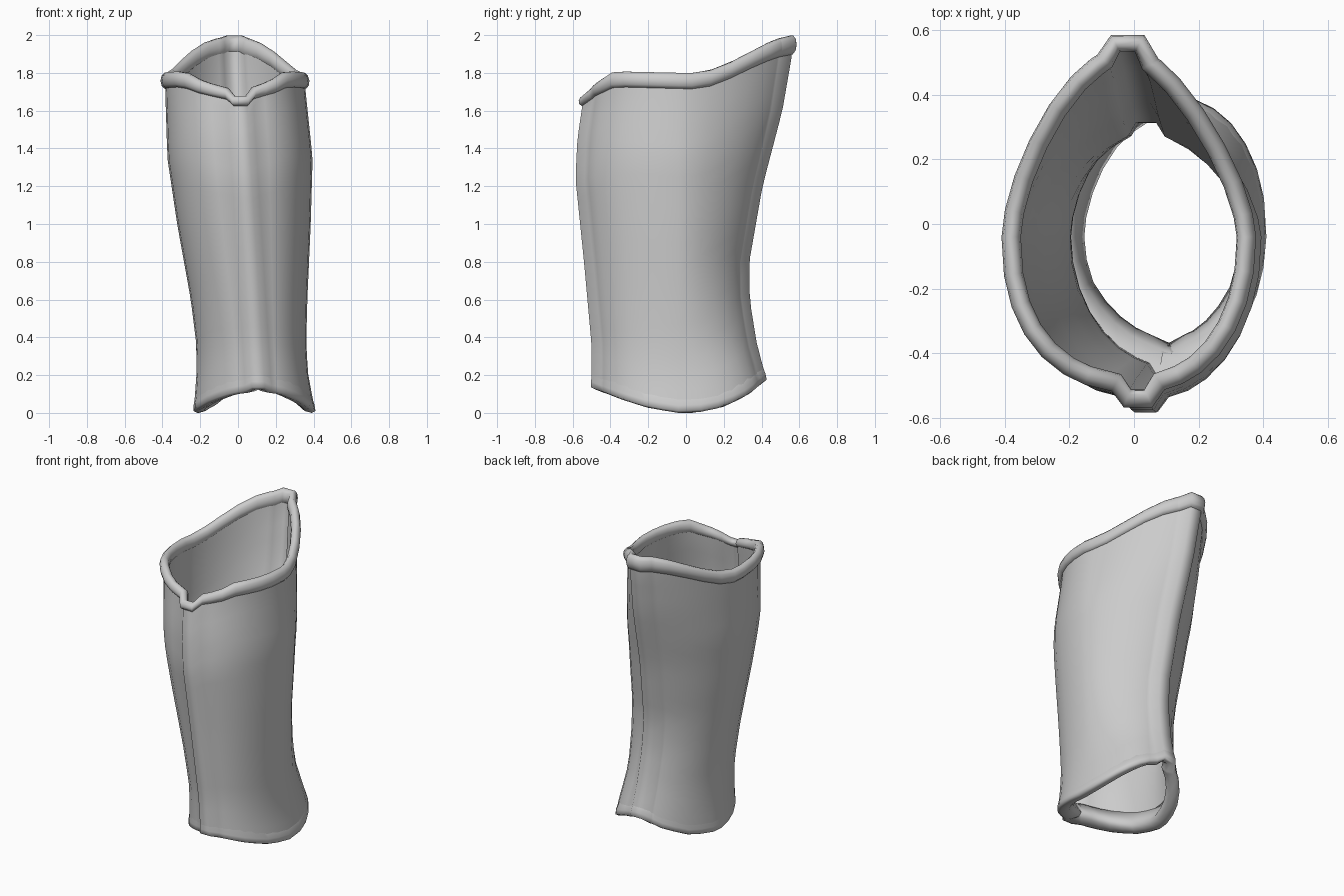
import bpy, bmesh
from math import sin, cos, pi, radians
from mathutils import Vector

cube = bpy.data.objects.get("Cube")
if cube:
    bpy.data.objects.remove(cube, do_unlink=True)

steel = bpy.data.materials.new("plain grey steel")
steel.use_nodes = True
steel.diffuse_color = (0.6, 0.6, 0.6, 1)
steel.node_tree.nodes["Principled BSDF"].inputs["Base Color"].default_value = (0.6, 0.6, 0.6, 1)

# Half widths, front and back reach by height
X_RIGHT = [(0, -.235), (.2, -.22), (.36, -.22), (.6, -.25), (1, -.322), (1.35, -.374), (1.7, -.385), (2, -.387)]
X_LEFT = [(0, .41), (.2, .372), (.36, .361), (.6, .367), (1, .385), (1.35, .395), (1.7, .358), (2, .333)]
Y_FRONT = [(0, -.5), (.36, -.5), (.8, -.54), (1.24, -.585), (1.45, -.575), (1.7, -.538)]
Y_BACK = [(.1, .44), (.2, .42), (.36, .376), (.6, .337), (.8, .335), (1.2, .405), (1.6, .51), (1.9, .562), (2, .565)]
KEEL_FRONT = [(.1, .11), (1.65, .012)]
KEEL_BACK = [(.2, .07), (1.9, -.02)]
# Squareness of each quadrant by height
BACK_RIGHT = [(.2, 1.75), (.8, 1.68), (1.8, 1.62)]
BACK_LEFT = [(.15, 2.35), (.4, 1.85), (.8, 1.62), (1.8, 1.5)]
FRONT_RIGHT = [(.2, 1.95), (1.0, 2.15), (1.7, 2.3)]
FRONT_LEFT = [(.2, 2.1), (1.7, 2.15)]
# Edge heights, rim height and lip depth by depth
TOP_EDGE = [(-.53, 1.68), (-.47, 1.75), (-.38, 1.81), (.08, 1.80), (.2, 1.84), (.45, 1.975), (.53, 2.0)]
LOW_EDGE = [(-.5, .125), (-.35, .07), (-.2, .025), (-.04, 0), (.05, 0), (.2, .03), (.33, .09), (.43, .165)]
RIM_TALL = [(-.53, .028), (-.4, .043), (.3, .045), (.5, .052)]
LIP_FILL = [(-.5, .06), (-.45, .03), (-.2, 0)]
MID_Y = -.04
ANGLES = [radians(a) for a in (0, 12, 24, 36, 48, 60, 70)]


def at(keys, v):
    """Interpolate a short key list."""
    if v <= keys[0][0]:
        return keys[0][1]
    for (a, p), (b, q) in zip(keys, keys[1:]):
        if v <= b:
            return p + (q - p) * (v - a) / (b - a)
    return keys[-1][1]


def quadrant(side_x, keel_x, reach, power, step, half):
    """Curve from the side towards a keel, ending on the keel's crest."""
    s = 1 if side_x > keel_x else -1
    d = 1 if reach > MID_Y else -1
    rx, ry = side_x - keel_x, reach - d * step - MID_Y
    pts = [Vector((keel_x + rx * cos(a) ** (2 / power), MID_Y + ry * sin(a) ** (2 / power))) for a in ANGLES]
    base = half + .035
    u = base / abs(rx)
    pts.append(Vector((keel_x + s * base, MID_Y + ry * (1 - u ** power) ** (1 / power))))
    pts.append(Vector((keel_x + s * half, reach)))
    return pts


def ring(z):
    """Plan outline of the outer wall at one height."""
    xl, xr = at(X_LEFT, z), at(X_RIGHT, z)
    back = at(KEEL_BACK, z), at(Y_BACK, z)
    front = at(KEEL_FRONT, z), at(Y_FRONT, z)
    a = quadrant(xl, *back, at(BACK_LEFT, z), .028, .04)
    b = quadrant(xr, *back, at(BACK_RIGHT, z), .028, .04)
    c = quadrant(xr, *front, at(FRONT_RIGHT, z), .04, .034)
    d = quadrant(xl, *front, at(FRONT_LEFT, z), .04, .034)
    return a + b[:0:-1] + c + d[:0:-1]


def point(k, z, out):
    """Point of column k at height z, pushed outwards from the wall."""
    r = ring(z)
    n = len(r)
    t = (r[(k + 1) % n] - r[k - 1]).normalized()
    p = r[k] + Vector((t.y, -t.x)) * out
    return (p.x, p.y, z)


COUNT = len(ring(1))
RIM_Y = [p.y for p in ring(1.8)]
TOP = [at(TOP_EDGE, y) for y in RIM_Y]
LOW_Y = [p.y for p in ring(.12)]
LOW = [at(LOW_EDGE, y) for y in LOW_Y]


def loft(name, rows):
    """Closed loft; each row gives height and outward push per column."""
    bm = bmesh.new()
    grid = [[bm.verts.new(point(k, *row(k))) for k in range(COUNT)] for row in rows]
    for i, low in enumerate(grid):
        high = grid[(i + 1) % len(grid)]
        for k in range(COUNT):
            j = (k + 1) % COUNT
            bm.faces.new((low[k], low[j], high[j], high[k]))
    bmesh.ops.recalc_face_normals(bm, faces=bm.faces)
    mesh = bpy.data.meshes.new(name)
    bm.to_mesh(mesh)
    bm.free()
    mesh.materials.append(steel)
    ob = bpy.data.objects.new(name, mesh)
    bpy.context.collection.objects.link(ob)
    bpy.ops.object.select_all(action='DESELECT')
    ob.select_set(True)
    bpy.context.view_layer.objects.active = ob
    bpy.ops.object.shade_smooth_by_angle(angle=radians(75))


def wall(t, out):
    return lambda k: (LOW[k] + .03 + (TOP[k] - LOW[k] - .06) * t, out)


def roll(a):
    def row(k):
        tall = at(RIM_TALL, RIM_Y[k])
        return TOP[k] - tall + tall * sin(a), -.005 + .03 * cos(a)
    return row


def lip(lift, out, fill):
    return lambda k: (LOW[k] + lift, out - at(LIP_FILL, LOW_Y[k]) * fill)


# Shin plate: outer skin up, inner skin down
STEPS = 20
loft("shin_plate", [wall(i / STEPS, 0) for i in range(STEPS + 1)]
     + [wall(i / STEPS, -.025) for i in range(STEPS, -1, -1)])

# Rolled rim around the knee edge
loft("top_rim", [roll(2 * pi * i / 10) for i in range(10)])

# Thick ankle lip, with a slanted inner face
loft("ankle_lip", [lip(.15, -.008, 0), lip(.04, .003, 0), lip(.01, .002, 0), lip(0, -.02, 0),
                   lip(.01, -.055, 1), lip(.04, -.078, 1), lip(.09, -.05, 1), lip(.15, -.02, 0)])
